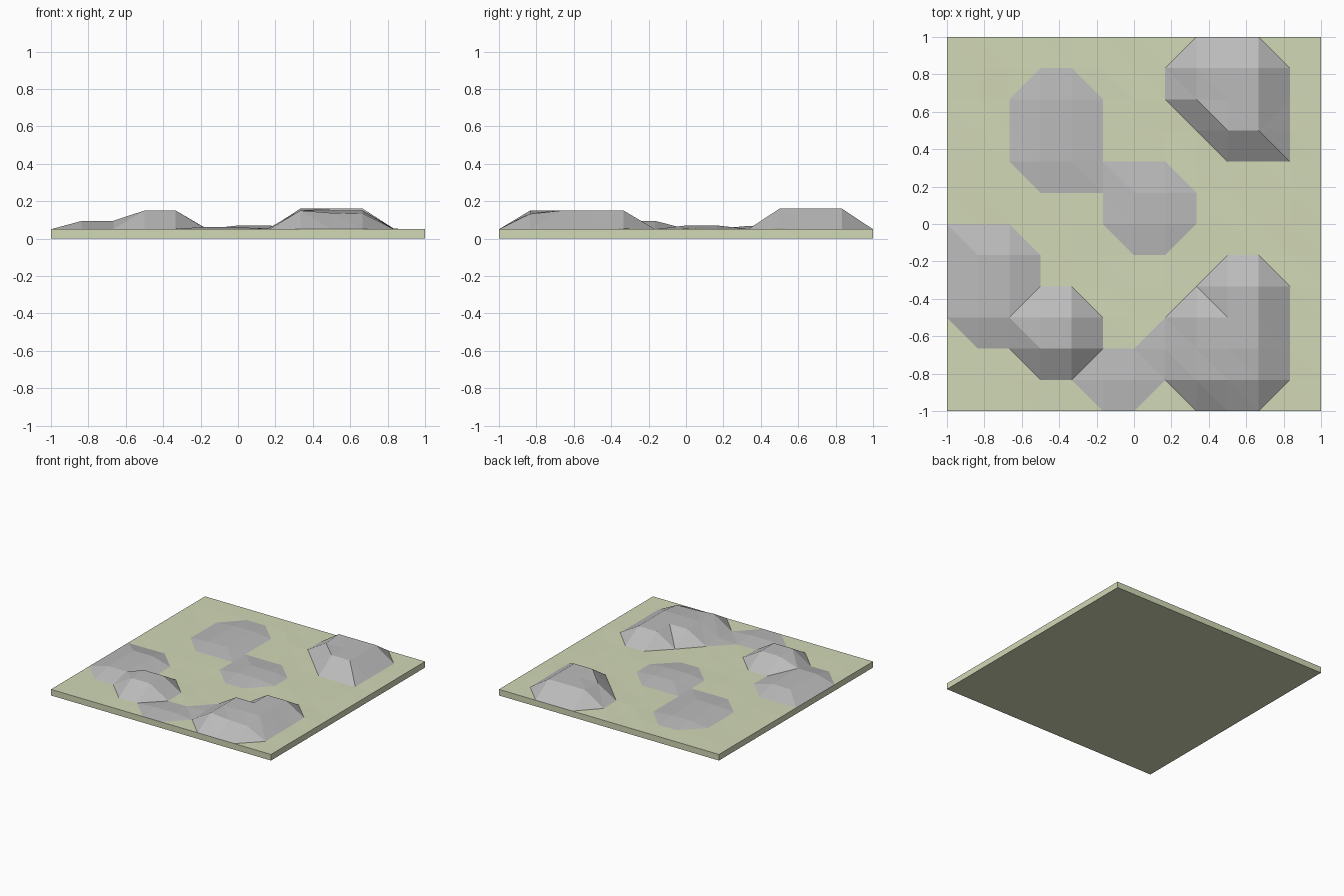
import bpy, bmesh, random

if "Cube" in bpy.data.objects:
    bpy.data.objects.remove(bpy.data.objects["Cube"])

random.seed(4)
N, BASE = 12, 0.05
STEP = 2 / N


def material(name, color):
    m = bpy.data.materials.new(name)
    m.diffuse_color = (*color, 1)
    m.use_nodes = True
    m.node_tree.nodes["Principled BSDF"].inputs["Base Color"].default_value = m.diffuse_color
    return m


# Raised grid points of each rock: i range, j range, height
raised = {}
def rock(i0, i1, j0, j1, h):
    for i in range(i0, i1 + 1):
        for j in range(j0, j1 + 1):
            raised[i, j] = h

rock(3, 4, 8, 10, 0.068)    # low rock, back left
rock(6, 7, 6, 7, 0.07)      # low rock, centre
rock(8, 10, 10, 11, 0.16)   # tall rock, back right
rock(9, 10, 9, 9, 0.16)
rock(1, 2, 3, 5, 0.095)     # medium rock, left
rock(3, 4, 2, 3, 0.15)      # tall rock, front left
rock(5, 6, 1, 1, 0.063)     # low rock, front
rock(7, 7, 2, 2, 0.058)
rock(9, 10, 1, 4, 0.15)     # tall rock, front right
rock(8, 8, 1, 3, 0.15)
raised[8, 10] = 0.15
raised[9, 1], raised[10, 1] = 0.137, 0.132
# the right shoulder of the back rock slopes to the ground
FULL = {(0, 5), (10, 8), (4, 7), (5, 7)}     # single-point cells that are all rock
SLASH = {(2, 3), (10, 9), (4, 1)}            # cells split bottom-left to top-right

# Gently uneven ground between the rocks
height = {}
for i in range(N + 1):
    for j in range(N + 1):
        edge = i in (0, N) or j in (0, N)
        height[i, j] = raised.get((i, j), BASE if edge else BASE + random.uniform(-0.001, 0.003))


def point(i, j):
    return (-1 + i * STEP, -1 + j * STEP, height[i, j])


# Sort the surface triangles into ground and rock
ground_faces, rock_faces = [], []
for i in range(N):
    for j in range(N):
        bl, br, tr, tl = (i, j), (i + 1, j), (i + 1, j + 1), (i, j + 1)
        up = [c for c in (bl, br, tr, tl) if c in raised]
        slash = (i, j) in SLASH
        if len(up) == 1 and (i, j) not in FULL:
            slash = up[0] in (br, tl)
        tris = [(bl, br, tr), (bl, tr, tl)] if slash else [(bl, br, tl), (br, tr, tl)]
        for t in tris:
            is_rock = len(up) > 1 or (i, j) in FULL or any(c in raised for c in t)
            (rock_faces if is_rock else ground_faces).append([point(*c) for c in t])

# Plinth sides and underside
corners = [(-1, -1), (1, -1), (1, 1), (-1, 1)]
for k in range(4):
    a, b = corners[k], corners[(k + 1) % 4]
    ground_faces.append([(*a, 0), (*b, 0), (*b, BASE), (*a, BASE)])
ground_faces.append([(*c, 0) for c in reversed(corners)])


def build(name, faces, mat):
    bm = bmesh.new()
    for f in faces:
        bm.faces.new([bm.verts.new(p) for p in f])
    bmesh.ops.remove_doubles(bm, verts=bm.verts, dist=1e-5)
    me = bpy.data.meshes.new(name)
    bm.to_mesh(me)
    bm.free()
    me.materials.append(mat)
    ob = bpy.data.objects.new(name, me)
    bpy.context.collection.objects.link(ob)


build("grass_plinth", ground_faces, material("grass", (0.64, 0.69, 0.47)))
build("rocks", rock_faces, material("stone", (0.5, 0.5, 0.5)))
